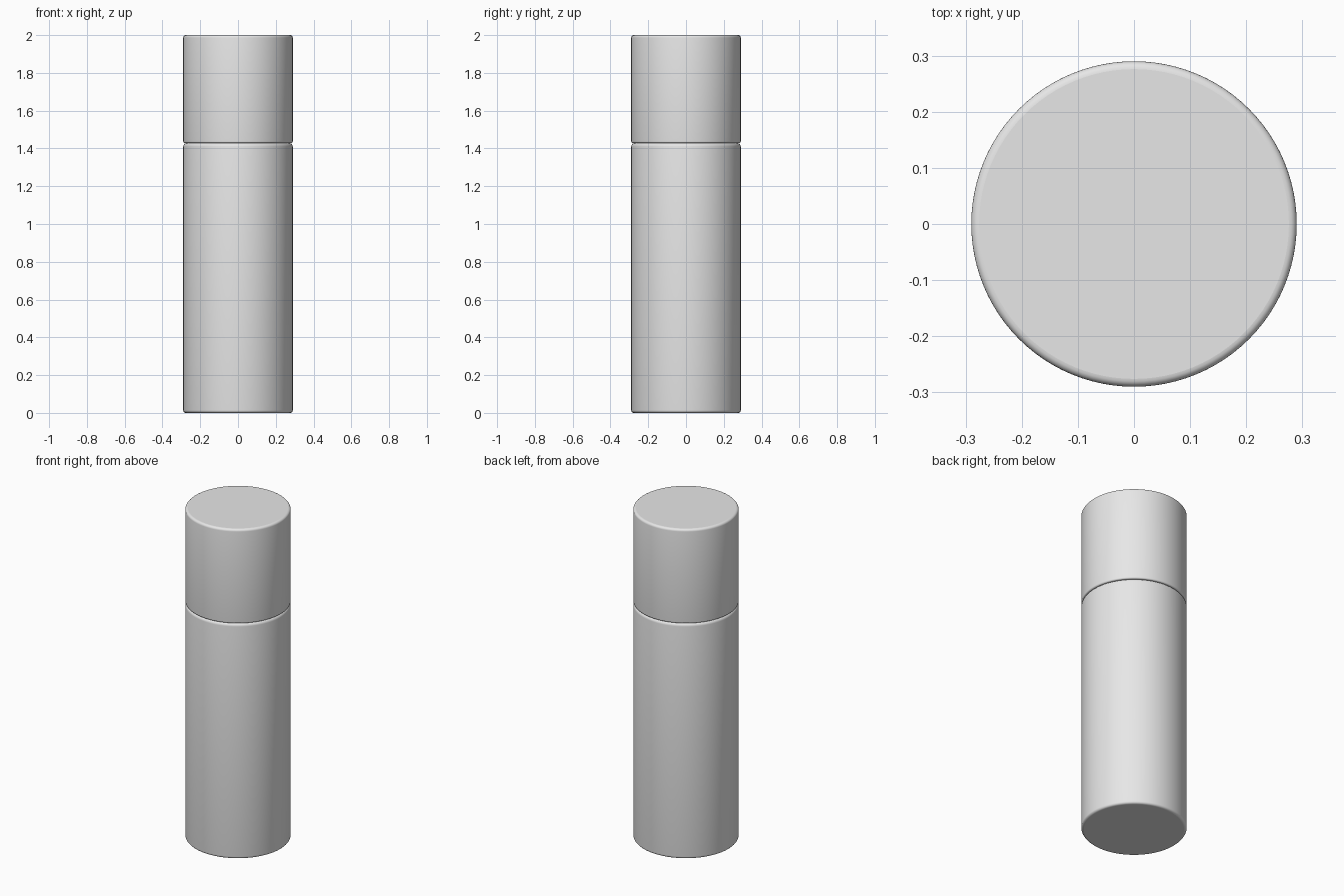
import bpy, bmesh, math

cube = bpy.data.objects.get("Cube")
if cube:
    bpy.data.objects.remove(cube, do_unlink=True)

SEGMENTS = 96
RADIUS = 0.29

grey = bpy.data.materials.new("light_grey")
grey.use_nodes = True
colour = (0.8, 0.8, 0.8, 1)
grey.diffuse_color = colour
grey.node_tree.nodes["Principled BSDF"].inputs["Base Color"].default_value = colour


def rounded_cylinder(name, radius, bottom, top, low_round, high_round):
    """Closed cylinder whose bottom and top rims are rounded."""
    steps = 5
    angles = [i / steps * math.pi / 2 for i in range(steps + 1)]
    profile = [(radius - low_round * (1 - math.sin(a)),
                bottom + low_round * (1 - math.cos(a))) for a in angles]
    profile += [(radius - high_round * (1 - math.cos(a)),
                 top - high_round * (1 - math.sin(a))) for a in angles]
    bm = bmesh.new()
    rings = []
    for r, z in profile:
        rings.append([bm.verts.new((r * math.cos(t), r * math.sin(t), z))
                      for t in (2 * math.pi * k / SEGMENTS for k in range(SEGMENTS))])
    for low, high in zip(rings, rings[1:]):
        for k in range(SEGMENTS):
            n = (k + 1) % SEGMENTS
            bm.faces.new((low[k], low[n], high[n], high[k]))
    for face in bm.faces:
        face.smooth = True
    # Flat end discs
    bm.faces.new(rings[0][::-1])
    bm.faces.new(rings[-1])
    mesh = bpy.data.meshes.new(name)
    bm.to_mesh(mesh)
    bm.free()
    mesh.materials.append(grey)
    obj = bpy.data.objects.new(name, mesh)
    bpy.context.collection.objects.link(obj)
    return obj


# Tall container, hidden neck and the cap above the seam
rounded_cylinder("bottle_body", RADIUS, 0, 1.428, 0.014, 0.018)
rounded_cylinder("neck", RADIUS - 0.02, 1.38, 1.48, 0.004, 0.004)
rounded_cylinder("cap", RADIUS, 1.428, 2, 0.009, 0.014)
